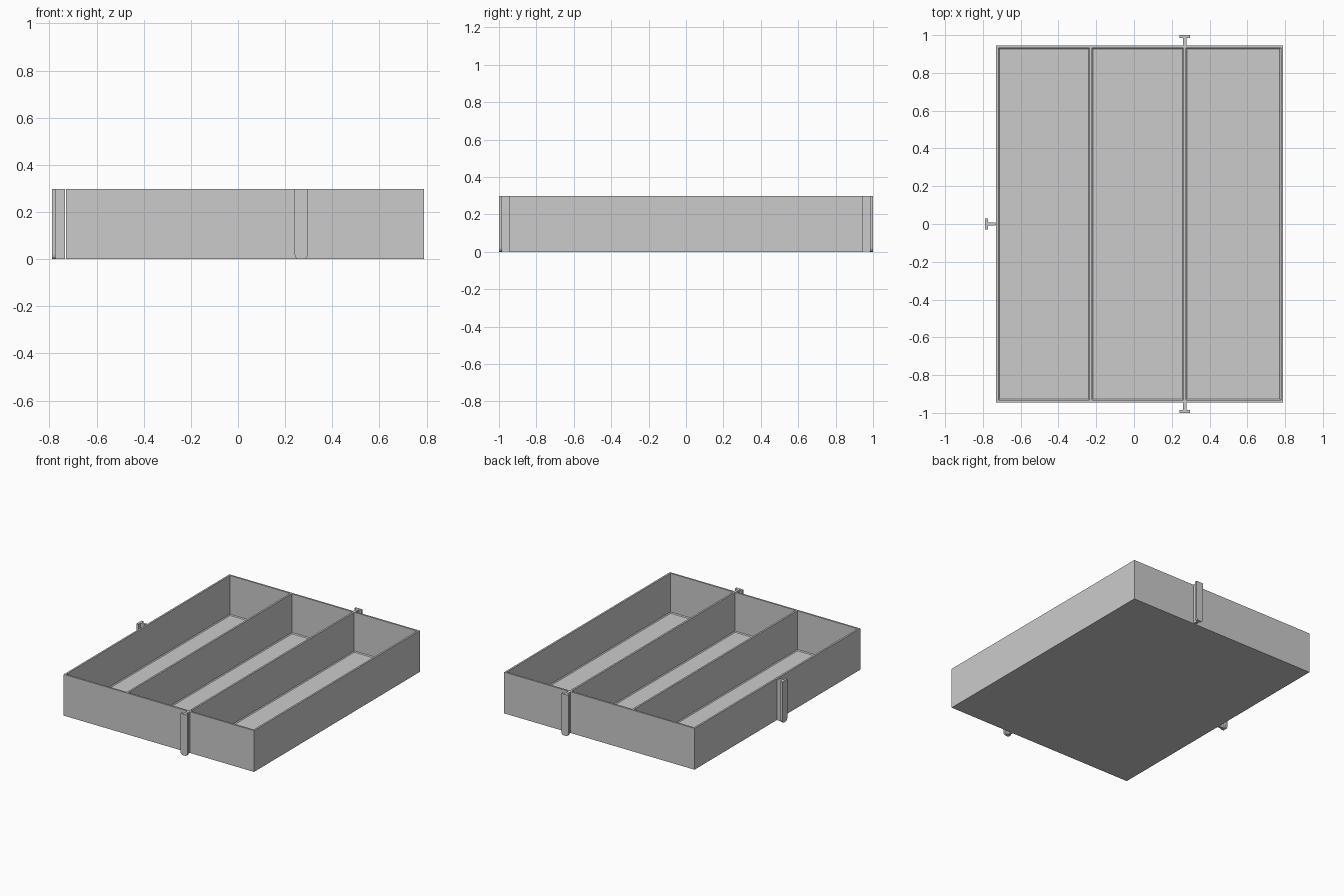
import bpy
import bmesh
import math
from mathutils import Matrix

if "Cube" in bpy.data.objects:
    bpy.data.objects.remove(bpy.data.objects["Cube"], do_unlink=True)

HEIGHT = 0.298
FLOOR = 0.013
FILLET = 0.006

grey = bpy.data.materials.new("plain_grey")
grey.use_nodes = True
colour = (0.6, 0.6, 0.6, 1)
grey.diffuse_color = colour
grey.node_tree.nodes["Principled BSDF"].inputs["Base Color"].default_value = colour


def finish(bm, name):
    bmesh.ops.recalc_face_normals(bm, faces=bm.faces)
    mesh = bpy.data.meshes.new(name)
    bm.to_mesh(mesh)
    bm.free()
    mesh.materials.append(grey)
    obj = bpy.data.objects.new(name, mesh)
    bpy.context.collection.objects.link(obj)
    return obj


def extrude_outline(bm, points, offset):
    face = bm.faces.new([bm.verts.new(p) for p in points])
    new = bmesh.ops.extrude_face_region(bm, geom=[face])["geom"]
    verts = [v for v in new if isinstance(v, bmesh.types.BMVert)]
    bmesh.ops.translate(bm, verts=verts, vec=offset)


# Tray: rim grid with three sunken compartments and an outer skirt
xs = [-0.73, -0.717, -0.236, -0.223, 0.262, 0.275, 0.777, 0.79]
ys = [-0.945, -0.932, 0.932, 0.945]
bm = bmesh.new()
grid = [[bm.verts.new((x, y, HEIGHT)) for y in ys] for x in xs]
pockets = []
for i in range(len(xs) - 1):
    for j in range(len(ys) - 1):
        face = bm.faces.new((grid[i][j], grid[i + 1][j],
                             grid[i + 1][j + 1], grid[i][j + 1]))
        if i % 2 and j == 1:
            pockets.append(face)

rim = [e for e in bm.edges if e.is_boundary]
skirt = bmesh.ops.extrude_edge_only(bm, edges=rim)["geom"]
skirt_verts = [v for v in skirt if isinstance(v, bmesh.types.BMVert)]
bmesh.ops.translate(bm, verts=skirt_verts, vec=(0, 0, -HEIGHT))
bottom = [e for e in skirt if isinstance(e, bmesh.types.BMEdge)
          and all(v.co.z < 0.001 for v in e.verts)]
bmesh.ops.contextual_create(bm, geom=bottom)

# Sink each compartment, with a small bevel where walls meet the floor
floors = bmesh.ops.extrude_discrete_faces(bm, faces=pockets)["faces"]
for floor in floors:
    for v in floor.verts:
        v.co.z = FLOOR + FILLET
    bmesh.ops.inset_individual(bm, faces=[floor], thickness=FILLET, use_even_offset=True)
    for v in floor.verts:
        v.co.z = FLOOR
finish(bm, "divided_tray")


# T-shaped joining rails: stem plus flange with rounded lower corners
def rail(name, x, y, angle):
    bm = bmesh.new()
    half, flat, rise = 0.028, 0.012, 0.024
    steps = 6
    arc = []
    for k in range(steps + 1):
        a = k / steps * math.pi / 2
        arc.append((flat + (half - flat) * math.sin(a), rise * (1 - math.cos(a))))
    outline = arc + [(half, HEIGHT), (-half, HEIGHT)] + [(-u, z) for u, z in reversed(arc)]
    extrude_outline(bm, [(u, -0.055, z) for u, z in outline], (0, 0.016, 0))
    stem = [(-0.009, 0.001), (0.009, 0.001), (0.009, HEIGHT), (-0.009, HEIGHT)]
    extrude_outline(bm, [(u, -0.039, z) for u, z in stem], (0, 0.04, 0))
    obj = finish(bm, name)
    obj.matrix_world = Matrix.Translation((x, y, 0)) @ Matrix.Rotation(angle, 4, "Z")


rail("front_rail", 0.268, -0.945, 0)
rail("back_rail", 0.268, 0.945, math.pi)
rail("right_rail", -0.735, 0, -math.pi / 2)
